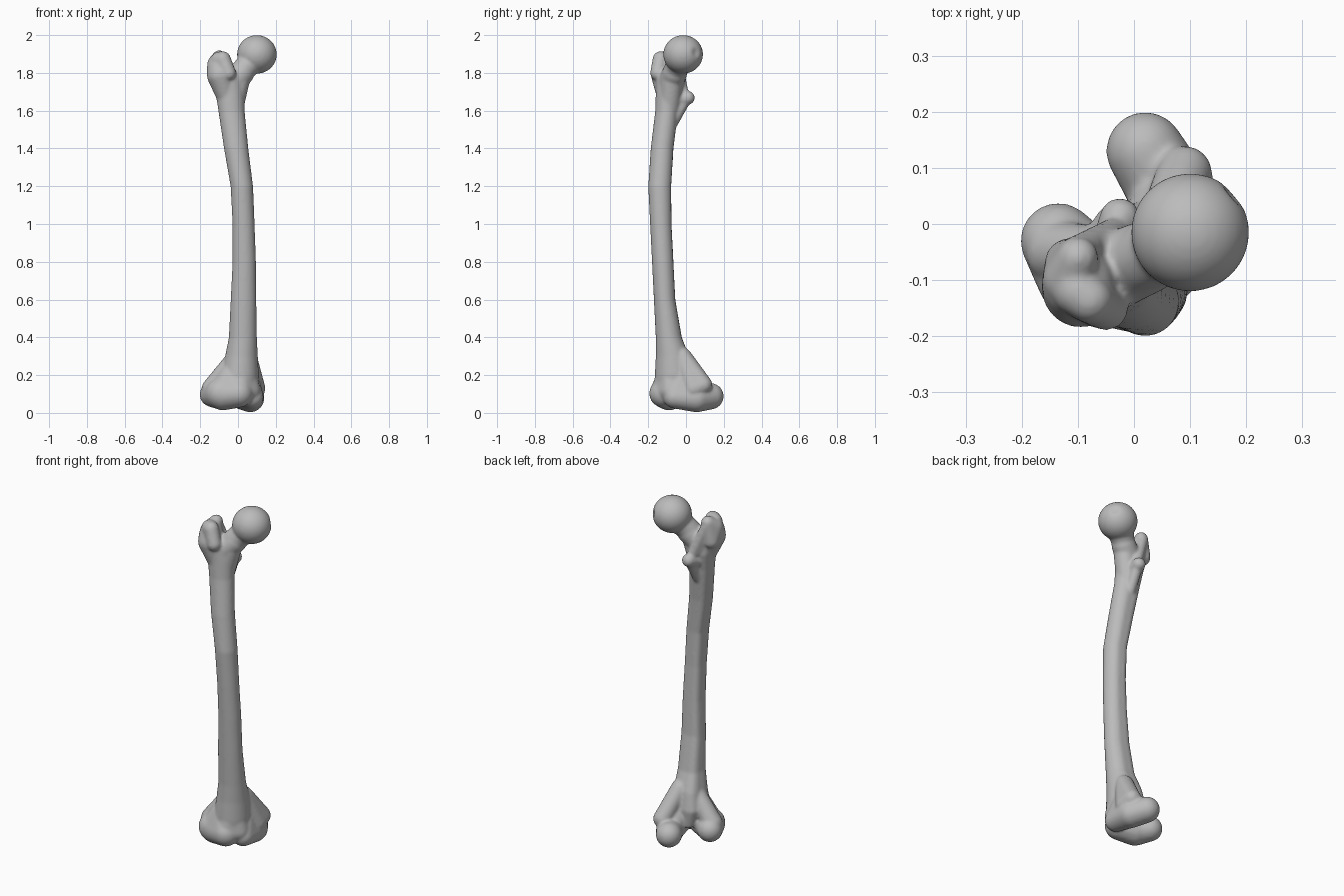
import bpy, bmesh
from math import cos, sin, pi, atan2
from mathutils import Vector, Matrix

cube = bpy.data.objects.get("Cube")
if cube:
    bpy.data.objects.remove(cube, do_unlink=True)

bone = bpy.data.materials.new("bone_grey")
bone.use_nodes = True
colour = (0.5, 0.5, 0.5, 1)
bone.diffuse_color = colour
bone.node_tree.nodes["Principled BSDF"].inputs["Base Color"].default_value = colour

bm = bmesh.new()


def ball(target, centre, radius, detail=3):
    matrix = Matrix.Translation(centre)
    return bmesh.ops.create_icosphere(target, subdivisions=detail, radius=radius, matrix=matrix)["verts"]


def blob(*balls):
    """Convex lump wrapped around several balls (x, y, z, radius)."""
    part = bmesh.new()
    for x, y, z, r in balls:
        ball(part, (x, y, z), r)
    hull = bmesh.ops.convex_hull(part, input=part.verts)
    loose = [v for v in part.verts if not v.link_faces]
    bmesh.ops.delete(part, geom=loose, context="VERTS")
    bmesh.ops.recalc_face_normals(part, faces=part.faces)
    mesh = bpy.data.meshes.new("lump")
    part.to_mesh(mesh)
    part.free()
    bm.from_mesh(mesh)
    bpy.data.meshes.remove(mesh)


def shaft(sections, sides=40):
    """Loft of ovals (z, x min, x max, y min, y max) with a ridge along the back."""
    rings = []
    for z, x0, x1, y0, y1 in sections:
        ring = []
        for i in range(sides):
            a = 2 * pi * i / sides
            off = atan2(sin(a - 0.72 * pi), cos(a - 0.72 * pi))
            k = 1 + 0.13 * max(0, 1 - abs(off) / 0.5) - 0.03 * (0.5 < abs(off) < 1)
            ring.append(bm.verts.new(((x0 + x1) / 2 + k * cos(a) * (x1 - x0) / 2,
                                      (y0 + y1) / 2 + k * sin(a) * (y1 - y0) / 2, z)))
        rings.append(ring)
    for low, high in zip(rings, rings[1:]):
        for i in range(sides):
            j = (i + 1) % sides
            bm.faces.new((low[i], low[j], high[j], high[i]))
    bm.faces.new(rings[0][::-1])
    bm.faces.new(rings[-1])


# Curved shaft
shaft([
    (0.10, -0.06, 0.10, -0.16, 0.03),
    (0.20, -0.09, 0.11, -0.165, 0.04),
    (0.30, -0.07, 0.105, -0.16, 0.02),
    (0.40, -0.05, 0.10, -0.16, -0.02),
    (0.60, -0.04, 0.097, -0.17, -0.055),
    (0.80, -0.03, 0.095, -0.18, -0.065),
    (1.00, -0.03, 0.088, -0.19, -0.075),
    (1.20, -0.04, 0.08, -0.20, -0.077),
    (1.40, -0.075, 0.055, -0.187, -0.065),
    (1.60, -0.105, 0.035, -0.163, -0.04),
    (1.70, -0.12, 0.035, -0.16, -0.02),
    (1.78, -0.13, 0.02, -0.16, -0.03),
])

# Ball head with a small pit on the inner side
head = Vector((0.1, -0.015, 1.9))
pit = Vector((0.75, 0.65, 0.1)).normalized()
for v in ball(bm, head, 0.105, 5):
    d = v.co - head
    v.co -= d * 0.12 * max(0, 1 - d.normalized().angle(pit) / 0.28)
    v.co.z = head.z + (v.co.z - head.z) * 0.97

# Neck
blob((0.09, -0.02, 1.88, 0.07), (0.02, -0.06, 1.81, 0.062))
blob((0.02, -0.06, 1.80, 0.066), (-0.05, -0.09, 1.73, 0.07))
blob((0.0, -0.075, 1.75, 0.06), (-0.03, -0.09, 1.62, 0.06))

# Greater trochanter: body, hooked peak, front knob
blob((-0.095, -0.115, 1.79, 0.07), (-0.10, -0.105, 1.83, 0.065), (-0.06, -0.10, 1.68, 0.055))
blob((-0.10, -0.06, 1.885, 0.037), (-0.115, -0.10, 1.85, 0.048), (-0.115, -0.07, 1.78, 0.045))
blob((-0.08, -0.135, 1.875, 0.042), (-0.05, -0.15, 1.80, 0.04), (-0.1, -0.12, 1.87, 0.045))
blob((-0.10, -0.05, 1.87, 0.03), (-0.03, -0.01, 1.69, 0.025), (-0.07, -0.06, 1.75, 0.04))

# Lesser trochanter
blob((-0.025, 0.01, 1.67, 0.037), (-0.04, -0.07, 1.65, 0.045))
blob((-0.025, 0.0, 1.665, 0.03), (-0.03, -0.07, 1.54, 0.03))

# Outer condyle, running front to back
blob((-0.135, -0.03, 0.10, 0.068), (-0.09, -0.09, 0.105, 0.085))
blob((-0.08, -0.09, 0.10, 0.085), (0.005, -0.12, 0.105, 0.075), (-0.04, -0.09, 0.2, 0.06))
blob((-0.135, -0.05, 0.13, 0.058), (-0.02, -0.06, 0.29, 0.045))

# Inner condyle, running front to back
blob((0.02, 0.13, 0.09, 0.07), (0.065, 0.055, 0.08, 0.075))
blob((0.065, 0.055, 0.08, 0.075), (0.075, -0.06, 0.085, 0.06), (0.05, -0.02, 0.19, 0.06))
blob((0.09, 0.09, 0.15, 0.05), (0.09, 0.04, 0.13, 0.055), (0.05, -0.02, 0.3, 0.05))

# Front groove surface joining the condyles
blob((0.01, -0.115, 0.12, 0.065), (0.06, -0.08, 0.12, 0.06), (0.02, -0.08, 0.25, 0.07))

bmesh.ops.translate(bm, verts=bm.verts, vec=(0, 0, -0.002))
mesh = bpy.data.meshes.new("thigh_bone")
bm.to_mesh(mesh)
bm.free()
obj = bpy.data.objects.new("thigh_bone", mesh)
bpy.context.collection.objects.link(obj)
mesh.materials.append(bone)

# Fuse all parts into one smooth skin
remesh = obj.modifiers.new("fuse", "REMESH")
remesh.mode = "VOXEL"
remesh.voxel_size = 0.007
remesh.use_smooth_shade = True
soften = obj.modifiers.new("soften", "SMOOTH")
soften.factor = 0.5
soften.iterations = 10
